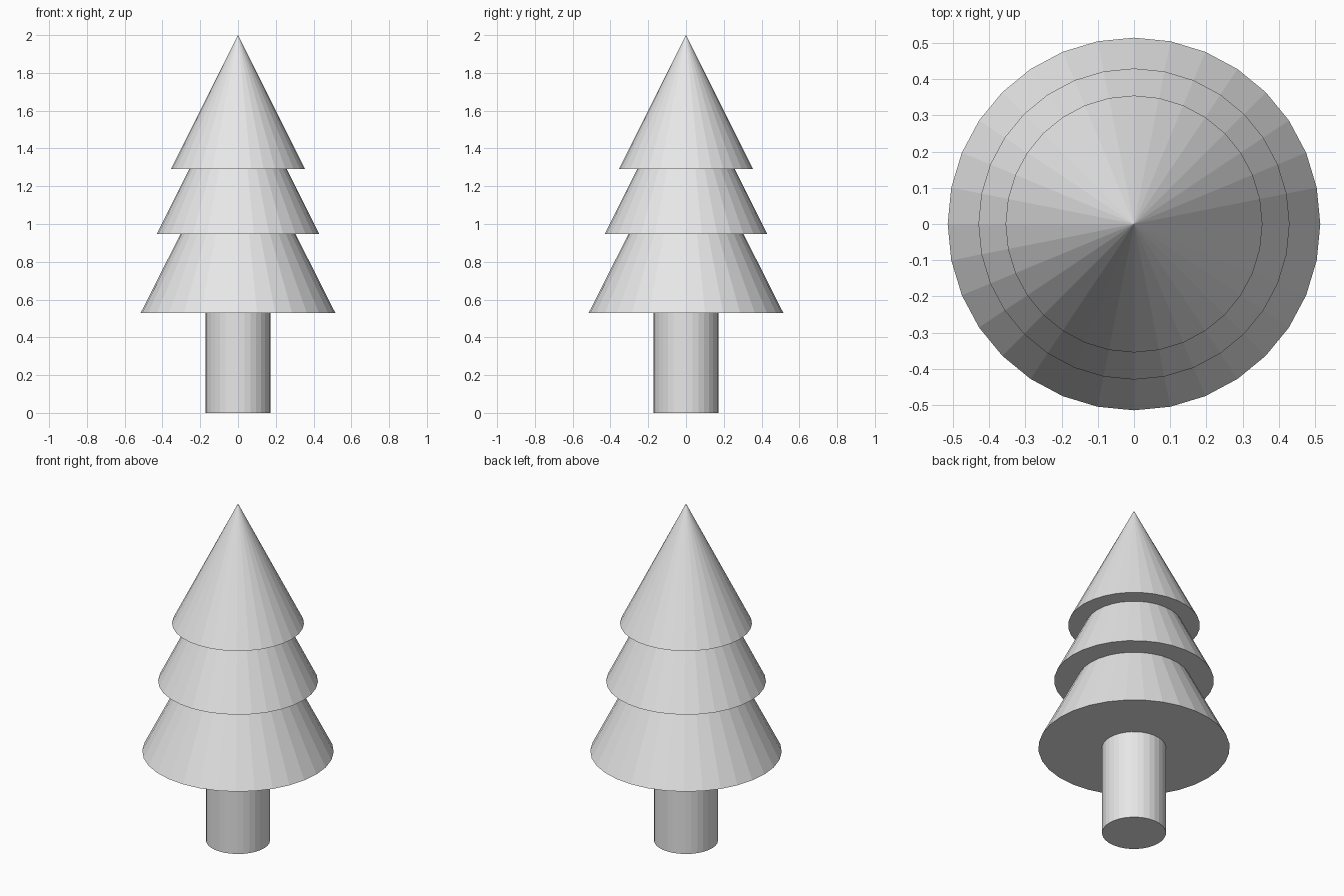
import bpy

cube = bpy.data.objects.get("Cube")
if cube:
    bpy.data.objects.remove(cube, do_unlink=True)

SIDES = 32

# One plain light grey for the whole tree
grey = bpy.data.materials.new("light_grey")
grey.use_nodes = True
colour = (0.8, 0.8, 0.8, 1)
grey.diffuse_color = colour
grey.node_tree.nodes["Principled BSDF"].inputs["Base Color"].default_value = colour


def finish(name):
    obj = bpy.context.object
    obj.name = name
    obj.data.materials.append(grey)
    bpy.ops.object.shade_flat()


# Trunk
TRUNK_HEIGHT = 0.53
bpy.ops.mesh.primitive_cylinder_add(
    vertices=SIDES, radius=0.172, depth=TRUNK_HEIGHT,
    location=(0, 0, TRUNK_HEIGHT / 2))
finish("trunk")

# Overlapping foliage cones: name, base radius, base height, tip height
tiers = [
    ("lower_foliage", 0.515, 0.53, 1.55),
    ("middle_foliage", 0.43, 0.947, 1.81),
    ("upper_foliage", 0.355, 1.29, 2.0),
]
for name, radius, base, tip in tiers:
    bpy.ops.mesh.primitive_cone_add(
        vertices=SIDES, radius1=radius, radius2=0, depth=tip - base,
        location=(0, 0, (base + tip) / 2))
    finish(name)
